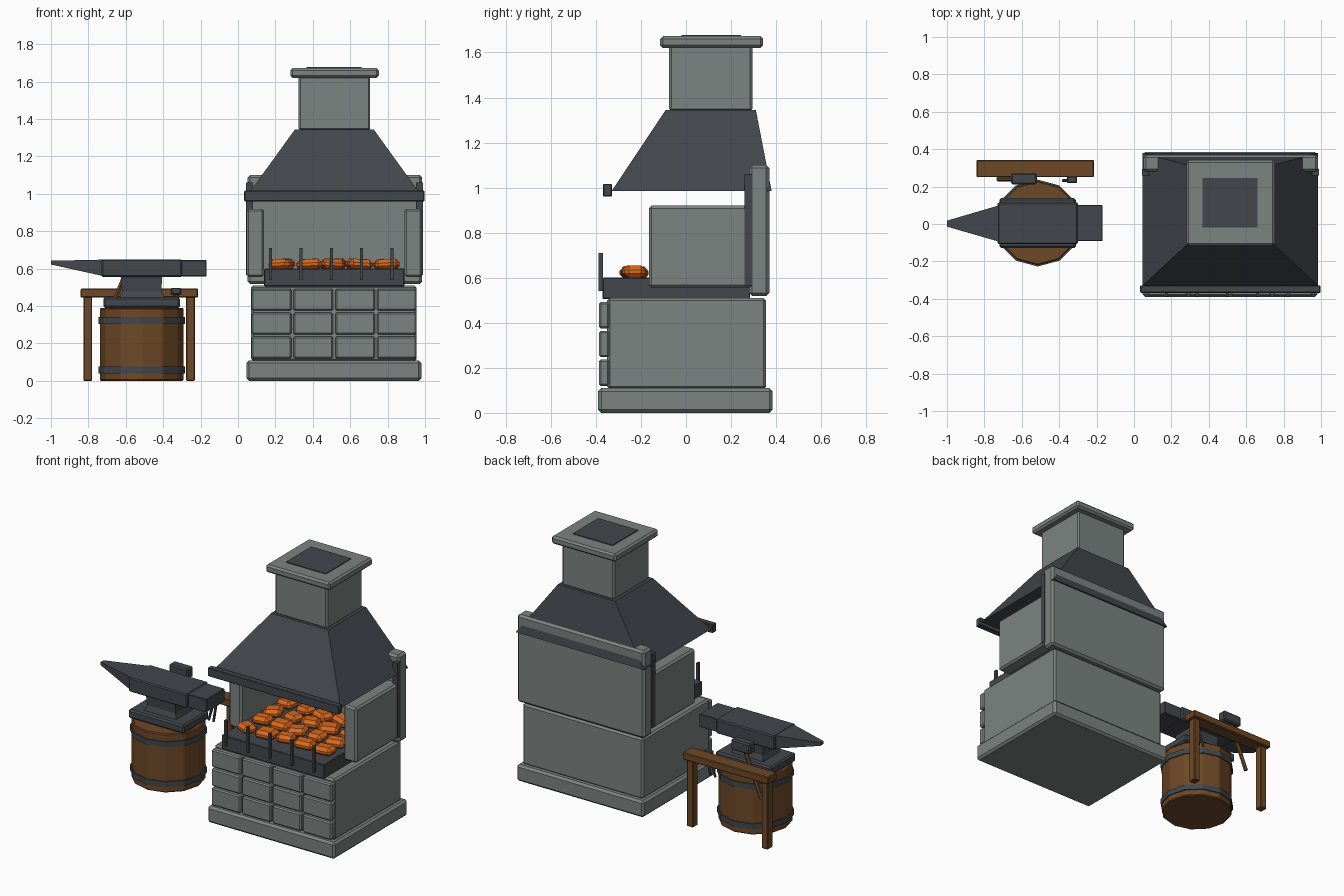
import bpy, bmesh, math, random
from mathutils import Vector, Matrix

if "Cube" in bpy.data.objects:
    bpy.data.objects.remove(bpy.data.objects["Cube"])

random.seed(4)


def material(name, rgb):
    m = bpy.data.materials.new(name)
    m.diffuse_color = (*rgb, 1)
    m.use_nodes = True
    m.node_tree.nodes["Principled BSDF"].inputs["Base Color"].default_value = m.diffuse_color
    return m


STONE = material("grey_stone", (0.20, 0.23, 0.22))
IRON = material("dark_iron", (0.055, 0.063, 0.073))
WOOD = material("brown_wood", (0.155, 0.065, 0.02))
EMBER = material("glowing_orange", (0.70, 0.14, 0.012))


def finish(name, bm, mat, bevel=0):
    if bevel:
        bmesh.ops.bevel(bm, geom=bm.edges[:], offset=bevel, segments=1, affect='EDGES')
    bmesh.ops.recalc_face_normals(bm, faces=bm.faces[:])
    mesh = bpy.data.meshes.new(name)
    bm.to_mesh(mesh)
    bm.free()
    mesh.materials.append(mat)
    ob = bpy.data.objects.new(name, mesh)
    bpy.context.collection.objects.link(ob)
    return ob


def loft(name, rings, mat, bevel=0):
    """Solid through a list of equal-length point rings, capped at both ends."""
    bm = bmesh.new()
    vs = [[bm.verts.new(p) for p in ring] for ring in rings]
    n = len(vs[0])
    for a, b in zip(vs, vs[1:]):
        for i in range(n):
            bm.faces.new((a[i], a[(i + 1) % n], b[(i + 1) % n], b[i]))
    bm.faces.new(vs[0])
    bm.faces.new(vs[-1])
    return finish(name, bm, mat, bevel)


def rect_z(x0, x1, y0, y1, z):
    return [(x0, y0, z), (x1, y0, z), (x1, y1, z), (x0, y1, z)]


def rect_x(x, y0, y1, z0, z1):
    return [(x, y0, z0), (x, y1, z0), (x, y1, z1), (x, y0, z1)]


def box(name, x, y, z, mat, bevel=0.0):
    return loft(name, [rect_z(*x, *y, z[0]), rect_z(*x, *y, z[1])], mat, bevel)


def drum(name, c, r, z0, z1, mat, bevel=0.0, n=12):
    rings = [[(c[0] + r * math.cos(i * math.tau / n), c[1] + r * math.sin(i * math.tau / n), z)
              for i in range(n)] for z in (z0, z1)]
    return loft(name, rings, mat, bevel)


def rod(name, a, b, r, mat, n=6):
    a, b = Vector(a), Vector(b)
    q = (b - a).to_track_quat('Z', 'Y')
    rings = [[p + q @ Vector((r * math.cos(i * math.tau / n), r * math.sin(i * math.tau / n), 0))
              for i in range(n)] for p in (a, b)]
    return loft(name, rings, mat)


# Forge masonry
box("forge_plinth", (0.045, 0.98), (-0.39, 0.385), (0, 0.11), STONE, 0.014)
box("forge_body", (0.07, 0.955), (-0.35, 0.355), (0.105, 0.51), STONE, 0.012)
for row in range(3):
    for col in range(4):
        x, z = 0.073 + col * 0.2235, 0.12 + row * 0.1275
        box(f"front_block_{row}_{col}", (x, x + 0.212), (-0.386, -0.34), (z, z + 0.117), STONE, 0.008)
box("back_wall", (0.05, 0.985), (0.28, 0.37), (0.518, 1.10), STONE, 0.014)
for side, x in (("left", 0.045), ("right", 0.89)):
    box(f"side_wall_{side}", (x, x + 0.095), (-0.165, 0.30), (0.555, 0.92), STONE, 0.012)

# Hearth tray, front spikes and corner bars
box("hearth_tray", (0.14, 0.89), (-0.37, 0.285), (0.505, 0.60), IRON, 0.004)
for i in range(5):
    x = 0.175 + i * 0.162
    box(f"tray_spike_{i}", (x - 0.008, x + 0.008), (-0.388, -0.368), (0.54, 0.71), IRON)
for side, x in (("left", 0.043), ("right", 0.952)):
    box(f"corner_bar_{side}", (x, x + 0.037), (0.26, 0.295), (0.565, 1.06), IRON)

# Glowing coals
for row in range(4):
    for col in range(5):
        bm = bmesh.new()
        bmesh.ops.create_cube(bm, size=1)
        sx, sy = random.uniform(0.11, 0.135), random.uniform(0.09, 0.11)
        bmesh.ops.scale(bm, vec=(sx, sy, 0.056), verts=bm.verts)
        bmesh.ops.bevel(bm, geom=bm.edges[:], offset=0.02, segments=1, affect='EDGES')
        pos = Vector((0.235 + col * 0.14 + random.uniform(-0.01, 0.01),
                      -0.23 + row * 0.135 + random.uniform(-0.01, 0.01), 0.623))
        turn = Matrix.Rotation(random.uniform(-0.5, 0.5), 4, 'Z') @ \
            Matrix.Rotation(random.uniform(-0.1, 0.1), 4, 'Y')
        bmesh.ops.transform(bm, matrix=Matrix.Translation(pos) @ turn, verts=bm.verts)
        finish(f"coal_{row}_{col}", bm, EMBER)

# Hood and chimney
loft("hood", [rect_z(0.045, 0.985, -0.33, 0.38, 0.985),
              rect_z(0.305, 0.725, -0.09, 0.31, 1.345)], IRON)
box("hood_lip", (0.033, 0.997), (-0.368, -0.328), (0.96, 1.017), IRON, 0.004)
box("chimney", (0.323, 0.707), (-0.075, 0.295), (1.34, 1.63), STONE, 0.01)
box("chimney_cap", (0.28, 0.753), (-0.115, 0.342), (1.62, 1.672), STONE, 0.012)
box("flue_opening", (0.367, 0.66), (-0.02, 0.245), (1.668, 1.677), IRON)

# Stump with iron bands
centre = (-0.515, 0.005)
drum("stump", centre, 0.225, 0, 0.39, WOOD, 0.006)
for name, z in (("lower", 0.04), ("upper", 0.305)):
    drum(f"stump_band_{name}", centre, 0.232, z, z + 0.036, IRON)

# Anvil
box("anvil_foot", (-0.72, -0.31), (-0.128, 0.138), (0.39, 0.447), IRON, 0.01)
loft("anvil_waist", [rect_z(-0.635, -0.395, -0.085, 0.095, 0.44),
                     rect_z(-0.62, -0.41, -0.07, 0.08, 0.48),
                     rect_z(-0.625, -0.405, -0.075, 0.085, 0.56)], IRON)
box("anvil_face", (-0.73, -0.30), (-0.108, 0.115), (0.555, 0.65), IRON, 0.007)
box("anvil_heel", (-0.305, -0.168), (-0.092, 0.102), (0.558, 0.645), IRON, 0.004)
loft("anvil_horn", [rect_x(-0.72, -0.095, 0.1, 0.56, 0.648),
                    rect_x(-1.0, -0.014, 0.018, 0.622, 0.642)], IRON)

# Tool rack
box("rack_beam", (-0.842, -0.213), (0.25, 0.342), (0.445, 0.493), WOOD, 0.005)
for side, x in (("left", -0.826), ("right", -0.277)):
    box(f"rack_leg_{side}", (x, x + 0.046), (0.27, 0.322), (0, 0.45), WOOD, 0.004)

# Hammer leaning on the rack
box("hammer_head", (-0.658, -0.518), (0.212, 0.272), (0.565, 0.635), IRON, 0.008)
rod("hammer_handle", (-0.59, 0.24, 0.60), (-0.725, 0.24, 0.28), 0.013, WOOD)

# Tongs
box("tongs_pivot", (-0.358, -0.305), (0.22, 0.255), (0.462, 0.497), IRON, 0.004)
rod("tongs_arm_left", (-0.335, 0.232, 0.48), (-0.378, 0.232, 0.33), 0.008, IRON)
rod("tongs_arm_right", (-0.318, 0.232, 0.48), (-0.342, 0.232, 0.33), 0.008, IRON)
